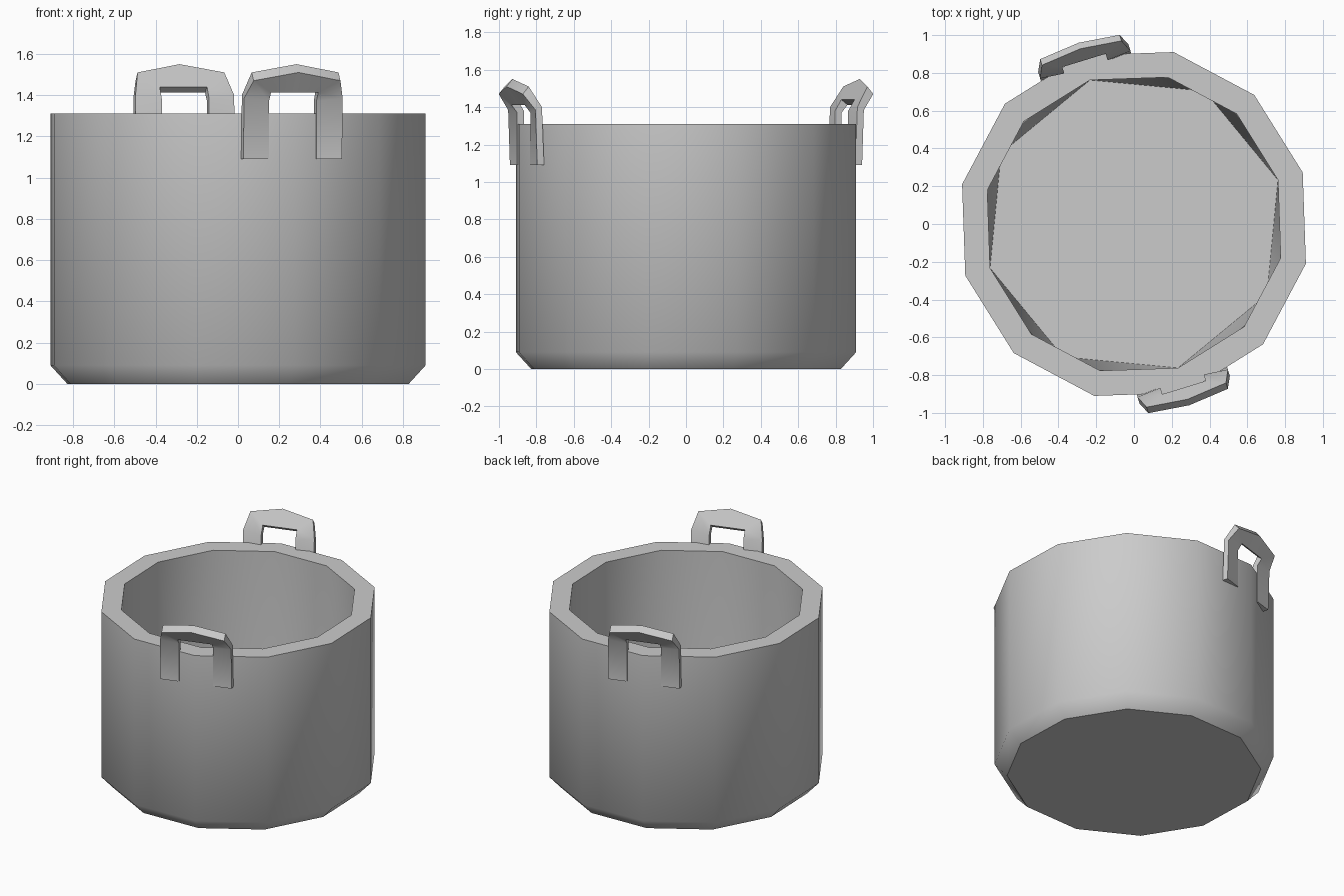
import bpy
import bmesh
from math import cos, sin, radians

cube = bpy.data.objects.get("Cube")
if cube:
    bpy.data.objects.remove(cube, do_unlink=True)

TURN = radians(17)

grey = bpy.data.materials.new("plain_grey")
grey.use_nodes = True
grey.diffuse_color = (0.6, 0.6, 0.6, 1)
shader = grey.node_tree.nodes["Principled BSDF"]
shader.inputs["Base Color"].default_value = grey.diffuse_color
shader.inputs["Roughness"].default_value = 0.8


def finish(bm, name, turn):
    bmesh.ops.recalc_face_normals(bm, faces=bm.faces)
    mesh = bpy.data.meshes.new(name)
    bm.to_mesh(mesh)
    bm.free()
    mesh.materials.append(grey)
    for face in mesh.polygons:
        face.use_smooth = True
    mesh.set_sharp_from_angle(angle=radians(45))
    obj = bpy.data.objects.new(name, mesh)
    obj.rotation_euler.z = turn
    bpy.context.collection.objects.link(obj)
    return obj


def ring(bm, count, radius, z):
    step = radians(360 / count)
    return [bm.verts.new((radius * cos(i * step), radius * sin(i * step), z))
            for i in range(count)]


def bridge(bm, a, b):
    n = len(a)
    for i in range(n):
        j = (i + 1) % n
        bm.faces.new((a[i], a[j], b[j], b[i]))


# Pot: twelve-sided shell with a chamfered foot
bm = bmesh.new()
foot = ring(bm, 12, 0.85, 0)
chamfer = ring(bm, 12, 0.934, 0.09)
rim = ring(bm, 12, 0.934, 1.31)
mouth = ring(bm, 12, 0.797, 1.31)
bm.faces.new(foot)
for low, high in ((foot, chamfer), (chamfer, rim), (rim, mouth)):
    bridge(bm, low, high)

# Inside: an eight-sided floor joined to the twelve-sided mouth
floor = ring(bm, 8, 0.797, 0.12)
bm.faces.new(floor)
for q in range(4):
    b = [floor[(2 * q + i) % 8] for i in range(3)]
    t = [mouth[(3 * q + i) % 12] for i in range(4)]
    for tri in ((b[0], t[0], t[1]), (b[0], t[1], b[1]), (b[1], t[1], t[2]),
                (b[1], t[2], b[2]), (b[2], t[2], t[3])):
        bm.faces.new(tri)
finish(bm, "pot_body", TURN)


# Handles: flat arches whose tops lean outward
def lean(z):
    return 0.87 + max(0, z - 1.38) * 0.59


def corner(bm, x, z, front):
    y = lean(z)
    if front:
        k = min(1, max(0, (z - 1.35) / 0.13))
        y += 0.038 - 0.005 * k
        z -= 0.04 * k
    return bm.verts.new((x, -y, z))


HALF = [((0.25, 1.09), (0.12, 1.09)), ((0.25, 1.40), (0.12, 1.38)),
        ((0.22, 1.51), (0.12, 1.44)), ((0, 1.55), (0, 1.44))]
STATIONS = HALF + [((-o[0], o[1]), (-i[0], i[1])) for o, i in HALF[-2::-1]]


def handle(name, turn):
    bm = bmesh.new()
    loops = [[corner(bm, *o, False), corner(bm, *o, True),
              corner(bm, *i, True), corner(bm, *i, False)] for o, i in STATIONS]
    for a, b in zip(loops, loops[1:]):
        bridge(bm, a, b)
    bm.faces.new(loops[0])
    bm.faces.new(loops[-1])
    return finish(bm, name, turn)


handle("front_handle", TURN)
handle("back_handle", TURN + radians(180))
